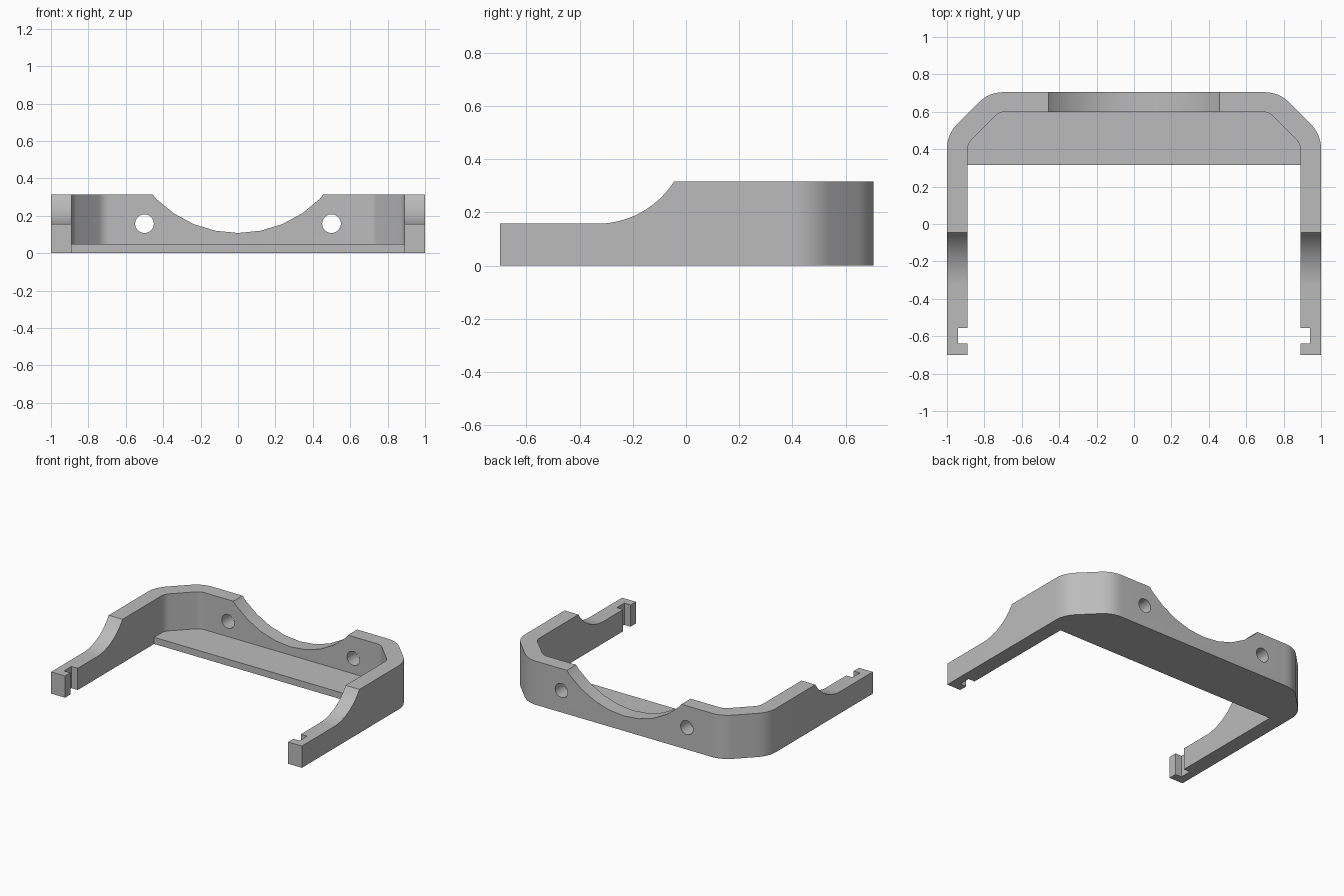
import bpy
import bmesh
import math
from mathutils import Vector

if "Cube" in bpy.data.objects:
    bpy.data.objects.remove(bpy.data.objects["Cube"], do_unlink=True)

HEIGHT, ARM_TOP, FLOOR = 0.315, 0.157, 0.048


def prism(name, outline, low, high, axis):
    """Extrude a 2D outline between low and high along the given axis."""
    place = {"X": lambda a, b, h: (h, a, b),
             "Y": lambda a, b, h: (a, h, b),
             "Z": lambda a, b, h: (a, b, h)}[axis]
    bm = bmesh.new()
    base = bm.faces.new([bm.verts.new(place(a, b, low)) for a, b in outline])
    moved = bmesh.ops.extrude_face_region(bm, geom=[base])["geom"]
    bmesh.ops.translate(bm, vec=place(0, 0, high - low),
                        verts=[g for g in moved if isinstance(g, bmesh.types.BMVert)])
    bmesh.ops.recalc_face_normals(bm, faces=bm.faces)
    mesh = bpy.data.meshes.new(name)
    bm.to_mesh(mesh)
    bm.free()
    obj = bpy.data.objects.new(name, mesh)
    bpy.context.collection.objects.link(obj)
    return obj


def rect(a0, a1, b0, b1):
    return [(a0, b0), (a1, b0), (a1, b1), (a0, b1)]


def rounded(corner, before, after, setback, steps=6):
    """Round one corner with a curve tangent to both edges."""
    c = Vector(corner)
    p = c + (Vector(before) - c).normalized() * setback
    q = c + (Vector(after) - c).normalized() * setback
    ts = [i / steps for i in range(steps + 1)]
    return [tuple(p * (1 - t) ** 2 + c * 2 * t * (1 - t) + q * t * t) for t in ts]


def bay(half_width, back, shoulder, inset, front, setback):
    """Plan outline with straight sides and two chamfered, rounded back corners."""
    start, side = (half_width, front), (half_width, shoulder)
    rear = (inset, back)
    half = [start] + rounded(side, start, rear, setback)
    half += rounded(rear, side, (0, back), setback)
    return half + [(-x, y) for x, y in reversed(half)]


def arc(cx, cz, radius, start, end, steps):
    angles = [math.radians(start + (end - start) * i / steps) for i in range(steps + 1)]
    return [(cx + radius * math.cos(a), cz + radius * math.sin(a)) for a in angles]


# Solid body, then the cutters that hollow it into a bracket
bracket = prism("bracket", bay(1, 0.705, 0.48, 0.775, -0.7, 0.08), 0, HEIGHT, "Z")
cutters = [
    prism("inner_cutter", bay(0.89, 0.6, 0.43, 0.72, -0.8, 0.035), FLOOR, 0.5, "Z"),
    prism("opening_cutter", rect(-0.89, 0.89, -0.8, 0.315), -0.1, 0.4, "Z"),
]

# Lowered arms with a curved rise toward the back
rise_radius = 0.345
rise = arc(-0.335, ARM_TOP + rise_radius, rise_radius, -90, -32.8, 12)
cutters.append(prism("arm_cutter", [(-0.8, ARM_TOP)] + rise + [(-0.045, 0.5), (-0.8, 0.5)],
                     -1.1, 1.1, "X"))

# Shallow dip in the back wall
dip_radius = 0.615
cutters.append(prism("dip_cutter", arc(0, 0.108 + dip_radius, dip_radius, 0, 348.75, 31),
                     0.5, 0.8, "Y"))

# Bolt holes and clip slots on both sides
for side in (-1, 1):
    cutters.append(prism("hole_cutter", arc(side * 0.5, 0.158, 0.05, 0, 348.75, 31),
                         0.5, 0.8, "Y"))
    x0, x1 = sorted((side * 0.8, side * 0.94))
    cutters.append(prism("slot_cutter", rect(x0, x1, -0.64, -0.555), -0.1, 0.4, "Z"))

for cutter in cutters:
    cutter.hide_render = True
    mod = bracket.modifiers.new(cutter.name, "BOOLEAN")
    mod.operation = "DIFFERENCE"
    mod.solver = "EXACT"
    mod.object = cutter

# Apply the cuts and discard the cutters
bpy.context.view_layer.update()
evaluated = bracket.evaluated_get(bpy.context.evaluated_depsgraph_get())
result = bpy.data.meshes.new_from_object(evaluated)
bracket.modifiers.clear()
bracket.data = result
for cutter in cutters:
    bpy.data.objects.remove(cutter, do_unlink=True)

# Plain grey finish
grey = bpy.data.materials.new("plain grey")
grey.use_nodes = True
grey.diffuse_color = (0.5, 0.5, 0.5, 1)
grey.node_tree.nodes["Principled BSDF"].inputs["Base Color"].default_value = (0.5, 0.5, 0.5, 1)
bracket.data.materials.clear()
bracket.data.materials.append(grey)

bpy.ops.object.select_all(action="DESELECT")
bracket.select_set(True)
bpy.context.view_layer.objects.active = bracket
bpy.ops.object.shade_smooth_by_angle(angle=math.radians(30))
